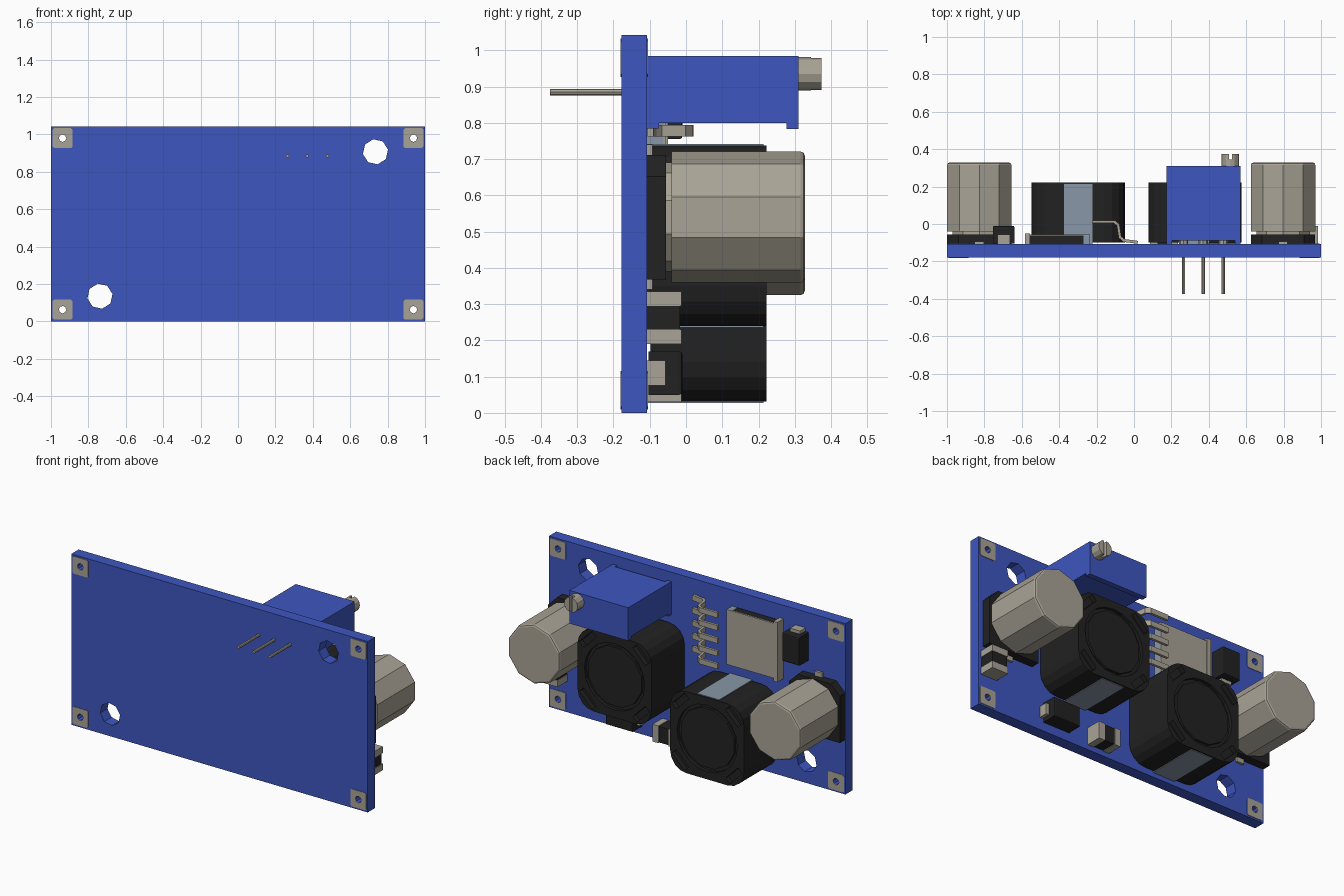
import bpy, bmesh, math

if "Cube" in bpy.data.objects:
    bpy.data.objects.remove(bpy.data.objects["Cube"])


def mat(name, col):
    m = bpy.data.materials.new(name)
    m.diffuse_color = (*col, 1)
    m.use_nodes = True
    m.node_tree.nodes["Principled BSDF"].inputs["Base Color"].default_value = m.diffuse_color
    return m


BLUE = mat("board blue", (0.047, 0.093, 0.53))
METAL = mat("warm metal", (0.40, 0.37, 0.305))
BLACK = mat("black plastic", (0.016, 0.016, 0.016))
SLATE = mat("slate metal", (0.25, 0.31, 0.39))
BACK = -0.108  # component side of the board


def prism(name, pts, y0, y1, m, bevel=0.0):
    """Extrude an (x, z) outline along y; bevel softens the outer rim."""
    bm = bmesh.new()
    lo = [bm.verts.new((x, y0, z)) for x, z in pts]
    hi = [bm.verts.new((x, y1, z)) for x, z in pts]
    n = len(pts)
    bm.faces.new(lo)
    top = bm.faces.new(hi[::-1])
    for i in range(n):
        j = (i + 1) % n
        bm.faces.new((lo[i], hi[i], hi[j], lo[j]))
    bmesh.ops.recalc_face_normals(bm, faces=bm.faces)
    if bevel:
        bmesh.ops.bevel(bm, geom=list(top.edges), offset=bevel, segments=2,
                        profile=0.5, affect='EDGES')
    me = bpy.data.meshes.new(name)
    bm.to_mesh(me)
    bm.free()
    me.materials.append(m)
    ob = bpy.data.objects.new(name, me)
    bpy.context.collection.objects.link(ob)
    return ob


def rect(x0, x1, z0, z1):
    return [(x0, z0), (x1, z0), (x1, z1), (x0, z1)]


def box(name, x0, x1, y0, y1, z0, z1, m, bevel=0.0):
    return prism(name, rect(x0, x1, z0, z1), y0, y1, m, bevel)


def ngon(cx, cz, r, n, start=90.0):
    return [(cx + r * math.cos(math.radians(start + 360 * i / n)),
             cz + r * math.sin(math.radians(start + 360 * i / n))) for i in range(n)]


def rounded(cx, cz, h, r, steps):
    """Square outline of half-size h with rounded (or chamfered) corners."""
    pts = []
    for k, (sx, sz) in enumerate(((1, 1), (-1, 1), (-1, -1), (1, -1))):
        for i in range(steps + 1):
            a = math.radians(90 * k + 90 * i / steps)
            pts.append((cx + sx * (h - r) + r * math.cos(a),
                        cz + sz * (h - r) + r * math.sin(a)))
    return pts


def cut(ob, cutters):
    for c in cutters:
        md = ob.modifiers.new("cut", 'BOOLEAN')
        md.operation, md.solver, md.object = 'DIFFERENCE', 'EXACT', c
        bpy.context.view_layer.objects.active = ob
        bpy.ops.object.modifier_apply(modifier=md.name)
        bpy.data.objects.remove(c)


# Board with two mounting holes and four corner pad holes
corners = [(x, z) for x in (-0.938, 0.938) for z in (0.063, 0.98)]
board = box("board", -1, 1, -0.178, BACK, 0, 1.042, BLUE)
cut(board, [prism("hole", ngon(x, z, 0.068, 8, 100), -0.3, 0.1, BLUE)
            for x, z in ((0.735, 0.907), (-0.738, 0.135))])
cut(board, [prism("hole", ngon(x, z, 0.02, 8), -0.3, 0.1, BLUE) for x, z in corners])

# Corner pads on both board faces
for x, z in corners:
    for y0, y1 in ((-0.181, -0.177), (BACK - 0.001, BACK + 0.003)):
        pad = prism("corner_pad", rounded(x, z, 0.053, 0.008, 1), y0, y1, METAL)
        cut(pad, [prism("hole", ngon(x, z, 0.02, 8), -0.3, 0.1, METAL)])


# Can capacitors on chamfered black bases
def can_capacitor(cx, cz):
    h = 0.172
    base = [(cx - h, cz - h), (cx + h, cz - h), (cx + h, cz + h - 0.06),
            (cx + h - 0.06, cz + h), (cx - h + 0.06, cz + h), (cx - h, cz + h - 0.06)]
    prism("capacitor_base", base, BACK, -0.055, BLACK)
    prism("capacitor_neck", ngon(cx, cz, 0.15, 10), -0.07, -0.035, METAL)
    prism("capacitor_can", ngon(cx, cz, 0.181, 10), -0.04, 0.328, METAL, 0.012)
    for s in (-1, 1):
        z = cz + s * 0.17
        box("capacitor_lead", cx - 0.025, cx + 0.025, BACK, BACK + 0.015,
            z - 0.03, z + 0.03, METAL)


can_capacitor(0.797, 0.54)
can_capacitor(-0.827, 0.506)


# Shielded inductors with a recessed ring, core disc and corner slots
def inductor(cx, cz):
    h, top = 0.249, 0.222
    body = prism("inductor_body", rounded(cx, cz, h, 0.11, 4), BACK + 0.01, top, BLACK)
    cutters = [prism("ring", ngon(cx, cz, 0.203, 20), top - 0.02, top + 0.1, BLACK)]
    for a in (45, 135, 225, 315):
        c, s = math.cos(math.radians(a)), math.sin(math.radians(a))
        slot = [(cx + c * u - s * v, cz + s * u + c * v)
                for u, v in ((0.235, -0.06), (0.275, -0.06), (0.275, 0.06), (0.235, 0.06))]
        cutters.append(prism("slot", slot, top - 0.03, top + 0.1, BLACK))
    cut(body, cutters)
    prism("inductor_core", ngon(cx, cz, 0.185, 12, 75), top - 0.03, top - 0.004, BLACK)
    for s in (-1, 1):  # terminal clips on upper and lower sides
        z = cz + s * h
        box("inductor_clip", cx - 0.075, cx + 0.075, BACK, top - 0.008,
            z - 0.004, z + 0.004, SLATE)


inductor(0.327, 0.489)
inductor(-0.298, 0.28)

# Trimmer: housing, feet, slotted screw and three long pins
box("trimmer_housing", 0.173, 0.57, -0.088, 0.31, 0.80, 0.985, BLUE)
box("trimmer_foot", 0.173, 0.57, 0.277, 0.31, 0.783, 0.80, BLUE)
for x0 in (0.173, 0.54):
    box("trimmer_standoff", x0, x0 + 0.03, BACK, -0.075, 0.785, 0.985, BLUE)
screw = prism("trimmer_screw", ngon(0.515, 0.935, 0.046, 12), 0.30, 0.374, METAL)
cut(screw, [box("slot", 0.507, 0.523, 0.345, 0.5, 0.8, 1.1, METAL)])
for x in (0.265, 0.37, 0.478):
    prism("trimmer_pin", ngon(x, 0.885, 0.009, 8), -0.375, -0.08, METAL)
    prism("pin_collar", ngon(x, 0.885, 0.025, 8), BACK, -0.088, METAL)

# Regulator: thin body with metal face, tab and five bent leads
box("regulator_body", -0.56, -0.27, BACK, -0.062, 0.61, 0.945, BLACK)
box("regulator_end", -0.27, -0.235, BACK, -0.062, 0.61, 0.945, SLATE)
box("regulator_face", -0.56, -0.235, -0.062, -0.055, 0.61, 0.945, METAL)
box("regulator_tab", -0.582, -0.555, BACK, -0.05, 0.595, 0.96, METAL)
path = [(-0.225, 0.012), (-0.105, 0.012), (-0.085, -0.005), (-0.075, -0.07),
        (-0.055, -0.088), (0.02, -0.098)]
for i in range(5):
    zc = 0.778 + (i - 2) * 0.078
    me = bpy.data.meshes.new("regulator_lead")
    bm = bmesh.new()
    rows = [[bm.verts.new((x, y, zc + s * 0.016)) for s in (-1, 1)] for x, y in path]
    for a, b in zip(rows, rows[1:]):
        bm.faces.new((a[0], a[1], b[1], b[0]))
    bm.to_mesh(me)
    bm.free()
    me.materials.append(METAL)
    lead = bpy.data.objects.new("regulator_lead", me)
    bpy.context.collection.objects.link(lead)
    md = lead.modifiers.new("thickness", 'SOLIDIFY')
    md.thickness, md.offset = 0.016, 0


# Small surface parts: chips have metal end caps, diodes have low end leads
def chip(x0, x1, z0, z1, along_x):
    y1 = -0.012
    box("chip_body", x0 + 0.004, x1 - 0.004, BACK, y1 - 0.004, z0 + 0.004, z1 - 0.004, BLACK)
    t = 0.04
    if along_x:
        ends = ((x0, x0 + t, z0, z1), (x1 - t, x1, z0, z1))
    else:
        ends = ((x0, x1, z0, z0 + t), (x0, x1, z1 - t, z1))
    for a, b, c, d in ends:
        box("chip_end", a, b, BACK, y1, c, d, METAL)


def diode(cx, cz, hx, hz, along_x):
    box("diode_body", cx - hx, cx + hx, BACK + 0.005, -0.01, cz - hz, cz + hz, BLACK, 0.008)
    ex, ez = (hx + 0.02, 0.034) if along_x else (0.034, hz + 0.02)
    box("diode_leads", cx - ex, cx + ex, BACK, -0.056, cz - ez, cz + ez, METAL)


chip(0.875, 0.985, 0.19, 0.335, False)
chip(0.085, 0.235, 0.03, 0.135, True)
diode(0.46, 0.11, 0.09, 0.06, True)
diode(-0.697, 0.84, 0.058, 0.085, False)
